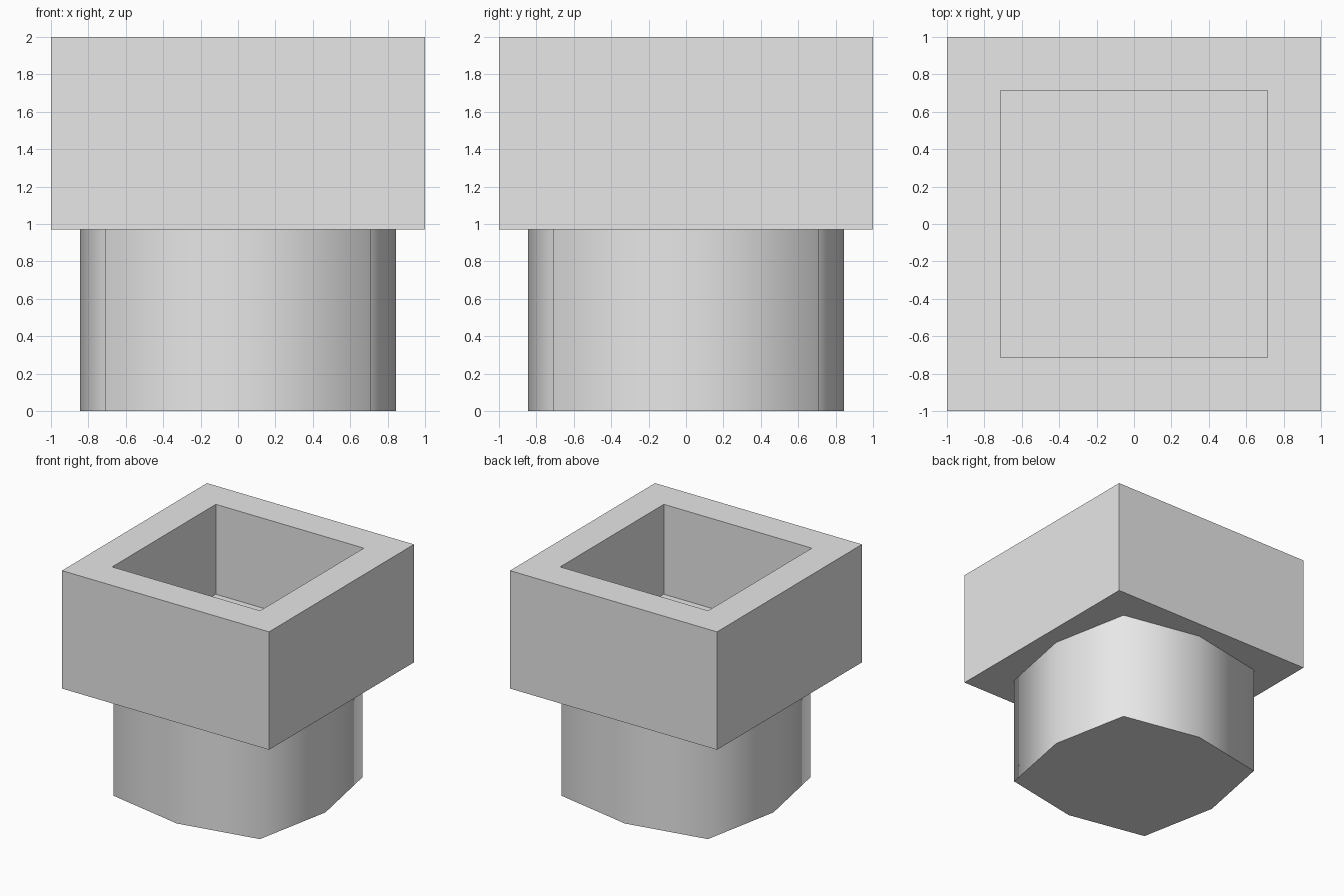
import bpy
import bmesh
from math import cos, sin, pi

cube = bpy.data.objects.get("Cube")
if cube:
    bpy.data.objects.remove(cube, do_unlink=True)

# Single plain colour
grey = bpy.data.materials.new("light_grey")
grey.use_nodes = True
colour = (0.8, 0.8, 0.8, 1)
grey.diffuse_color = colour
grey.node_tree.nodes["Principled BSDF"].inputs["Base Color"].default_value = colour


def add_object(name, bm):
    bmesh.ops.recalc_face_normals(bm, faces=bm.faces)
    mesh = bpy.data.meshes.new(name)
    bm.to_mesh(mesh)
    bm.free()
    mesh.materials.append(grey)
    obj = bpy.data.objects.new(name, mesh)
    bpy.context.collection.objects.link(obj)
    return obj


def prism(bm, outline, bottom, top):
    """Extrude a flat outline from bottom to top; return the top face."""
    base = bm.faces.new([bm.verts.new((x, y, bottom)) for x, y in outline])
    ext = bmesh.ops.extrude_face_region(bm, geom=[base], use_keep_orig=True)["geom"]
    bmesh.ops.translate(bm, vec=(0, 0, top - bottom),
                        verts=[g for g in ext if isinstance(g, bmesh.types.BMVert)])
    return next(g for g in ext if isinstance(g, bmesh.types.BMFace))


COLLAR_BOTTOM, COLLAR_TOP, WELL_FLOOR = 0.97, 2.0, 1.215
WELL_HALF = 0.715

# Square collar with a square well sunk into its top
bm = bmesh.new()
top = prism(bm, [(-1, -1), (1, -1), (1, 1), (-1, 1)], COLLAR_BOTTOM, COLLAR_TOP)
bm.normal_update()
bmesh.ops.inset_region(bm, faces=[top], thickness=1 - WELL_HALF, use_even_offset=True)
well = bmesh.ops.extrude_face_region(bm, geom=[top])["geom"]
bmesh.ops.translate(bm, vec=(0, 0, WELL_FLOOR - COLLAR_TOP),
                    verts=[g for g in well if isinstance(g, bmesh.types.BMVert)])
if top.is_valid:
    bmesh.ops.delete(bm, geom=[top], context="FACES_ONLY")
add_object("square_collar", bm)

# Eight-sided stem: a square with bulged sides, softly shaded around
bm = bmesh.new()
outline = []
for i in range(8):
    radius = 1.0 if i % 2 else 0.845
    outline.append((radius * cos(i * pi / 4), radius * sin(i * pi / 4)))
prism(bm, outline, 0, COLLAR_BOTTOM)
bm.normal_update()
for face in bm.faces:
    face.smooth = abs(face.normal.z) < 0.5
for edge in bm.edges:
    edge.smooth = all(face.smooth for face in edge.link_faces)
add_object("stem", bm)
